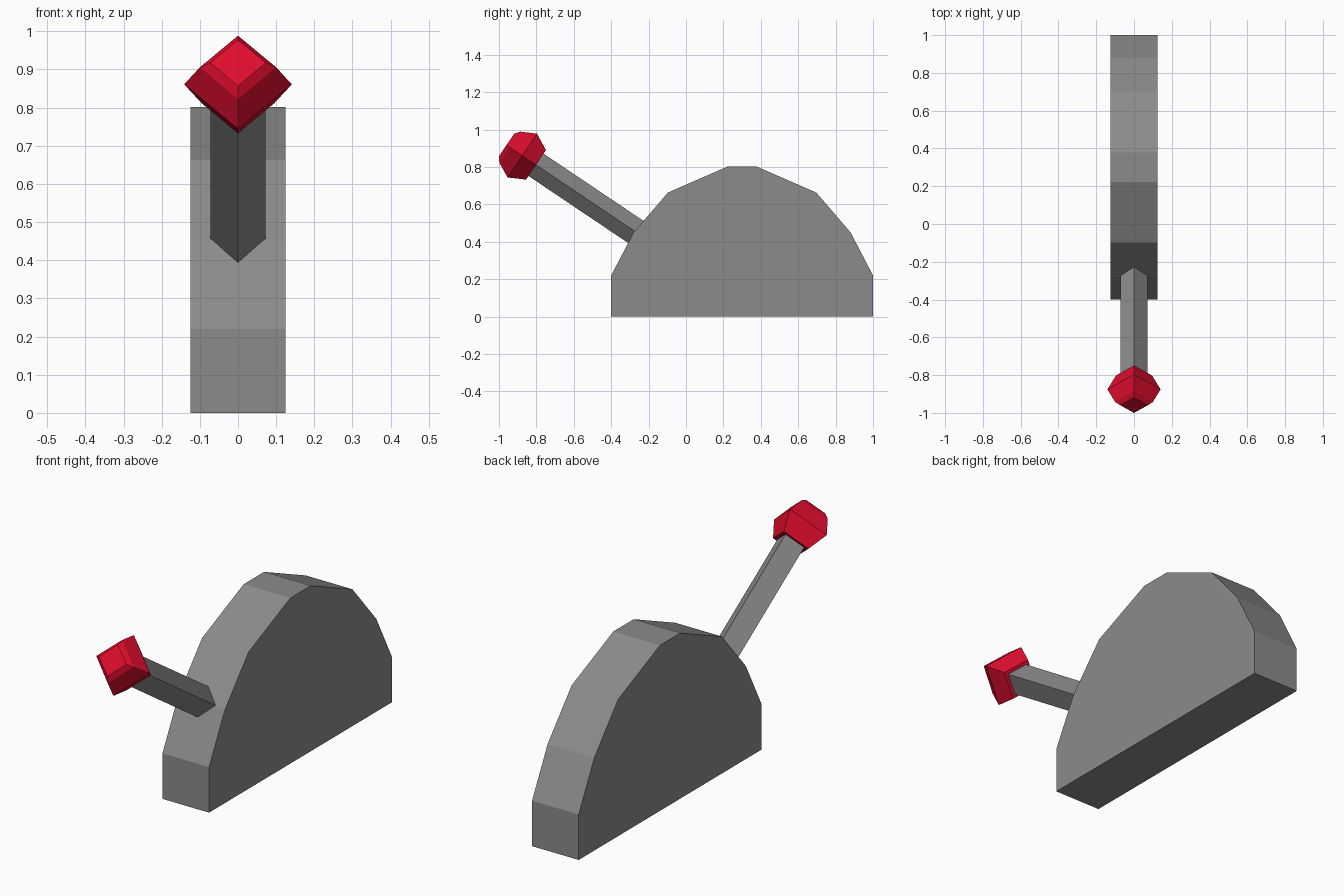
import bpy, bmesh
from mathutils import Vector

if "Cube" in bpy.data.objects:
    bpy.data.objects.remove(bpy.data.objects["Cube"])


def material(name, rgb):
    m = bpy.data.materials.new(name)
    m.diffuse_color = (*rgb, 1)
    m.use_nodes = True
    m.node_tree.nodes["Principled BSDF"].inputs["Base Color"].default_value = m.diffuse_color
    return m


def loft(name, rings, mat):
    """Join rings of equal point count, closing both ends."""
    bm = bmesh.new()
    loops = [[bm.verts.new(p) for p in ring] for ring in rings]
    n = len(loops[0])
    for a, b in zip(loops, loops[1:]):
        for i in range(n):
            bm.faces.new((a[i], a[(i + 1) % n], b[(i + 1) % n], b[i]))
    bm.faces.new(loops[0])
    bm.faces.new(loops[-1])
    bmesh.ops.recalc_face_normals(bm, faces=bm.faces)
    me = bpy.data.meshes.new(name)
    bm.to_mesh(me)
    bm.free()
    me.materials.append(mat)
    ob = bpy.data.objects.new(name, me)
    bpy.context.collection.objects.link(ob)
    return ob


grey = material("grey metal", (0.26, 0.26, 0.26))
red = material("red plastic", (0.74, 0.004, 0.027))

# Housing: half-round profile mirrored about y = 0.30, extruded along x
half = [(0.70, 0), (0.70, 0.22), (0.58, 0.45), (0.397, 0.663), (0.078, 0.802)]
profile = [(0.3 - d, z) for d, z in half] + [(0.3 + d, z) for d, z in reversed(half)]
loft("housing", [[(x, y, z) for y, z in profile] for x in (-0.125, 0.125)], grey)

# Lever axis, tilted forward; square sections stand on their corners
axis = Vector((0, -0.83, 0.558)).normalized()
up = Vector((0, 0.558, 0.83)).normalized()
side = Vector((1, 0, 0))


def diamond(s, r):
    c = axis * s + up * 0.226
    return [c + side * r, c + up * r, c - side * r, c - up * r]


# Lever rod, sunk slightly into the housing
loft("lever_rod", [diamond(0.475, 0.072), diamond(1.16, 0.072)], grey)

# Faceted knob
knob_sections = [(1.118, 0.095), (1.207, 0.141), (1.287, 0.1), (1.308, 0.073)]
loft("lever_knob", [diamond(s, r) for s, r in knob_sections], red)
